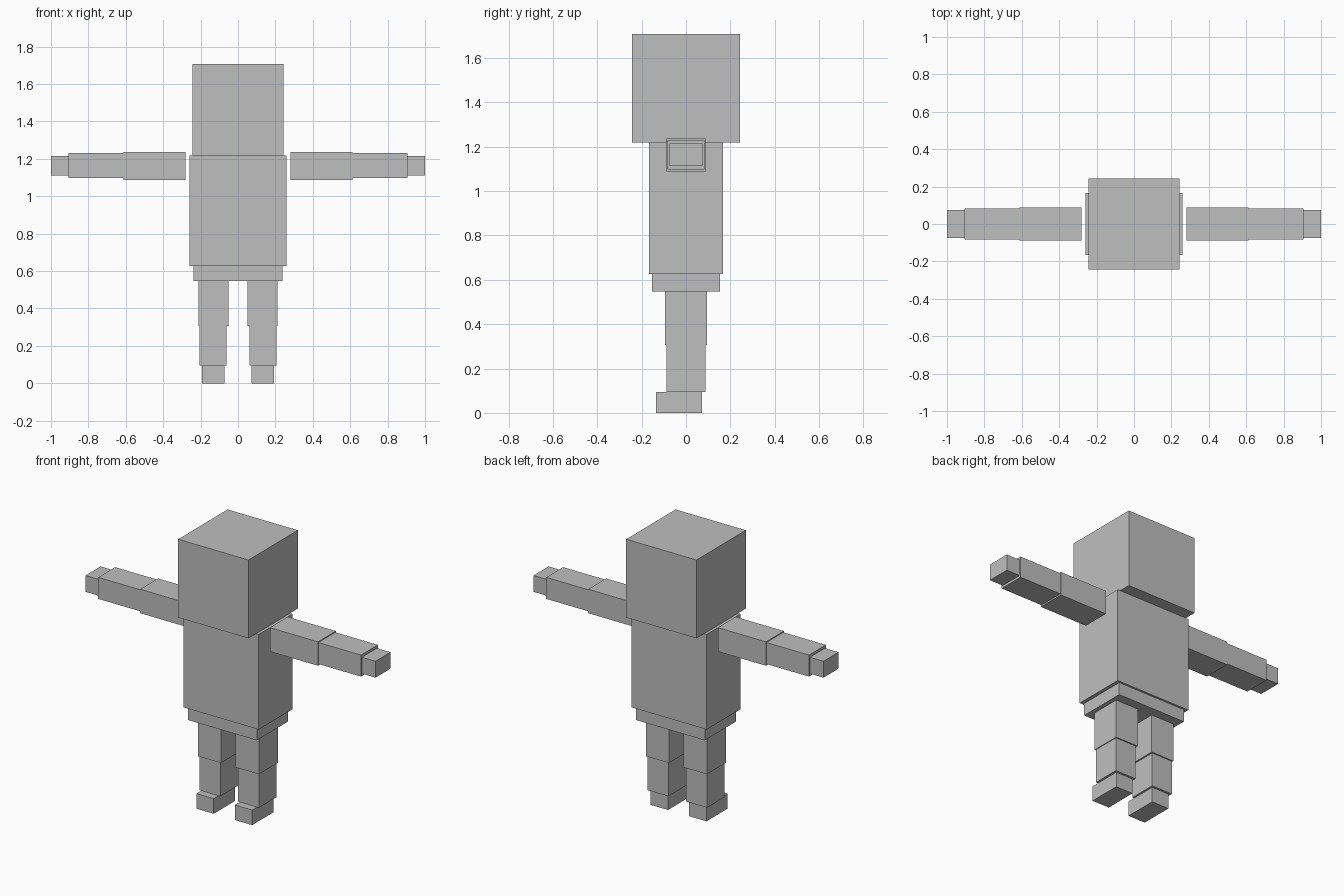
import bpy
import bmesh
from mathutils import Matrix, Vector

if "Cube" in bpy.data.objects:
    bpy.data.objects.remove(bpy.data.objects["Cube"])

# One flat grey for the whole figure
grey = bpy.data.materials.new("plain_grey")
grey.diffuse_color = (0.52, 0.52, 0.52, 1.0)
grey.use_nodes = True
grey.node_tree.nodes["Principled BSDF"].inputs["Base Color"].default_value = grey.diffuse_color


def box(name, x, y, z):
    """Box from (min, max) ranges on each axis."""
    lo, hi = Vector((x[0], y[0], z[0])), Vector((x[1], y[1], z[1]))
    bm = bmesh.new()
    bmesh.ops.create_cube(bm, size=1.0, matrix=Matrix.Diagonal((*(hi - lo), 1.0)))
    mesh = bpy.data.meshes.new(name)
    bm.to_mesh(mesh)
    bm.free()
    mesh.materials.append(grey)
    obj = bpy.data.objects.new(name, mesh)
    obj.location = (lo + hi) / 2
    bpy.context.collection.objects.link(obj)


def pair(name, x, y, z):
    """Matching boxes on both sides of the body."""
    box("left_" + name, x, y, z)
    box("right_" + name, (-x[1], -x[0]), y, z)


# Head and trunk
box("head", (-0.242, 0.242), (-0.243, 0.243), (1.219, 1.707))
box("torso", (-0.26, 0.26), (-0.167, 0.167), (0.626, 1.219))
box("pelvis", (-0.238, 0.238), (-0.154, 0.154), (0.548, 0.626))

# Outstretched arms
pair("upper_arm", (0.281, 0.613), (-0.088, 0.088), (1.088, 1.237))
pair("forearm", (0.613, 0.906), (-0.083, 0.083), (1.097, 1.231))
pair("hand", (0.906, 1.0), (-0.074, 0.074), (1.112, 1.214))

# Legs, with the feet reaching forward
pair("thigh", (0.051, 0.211), (-0.095, 0.095), (0.307, 0.548))
pair("shin", (0.061, 0.206), (-0.087, 0.087), (0.094, 0.307))
pair("foot", (0.073, 0.192), (-0.135, 0.073), (0.0, 0.094))
